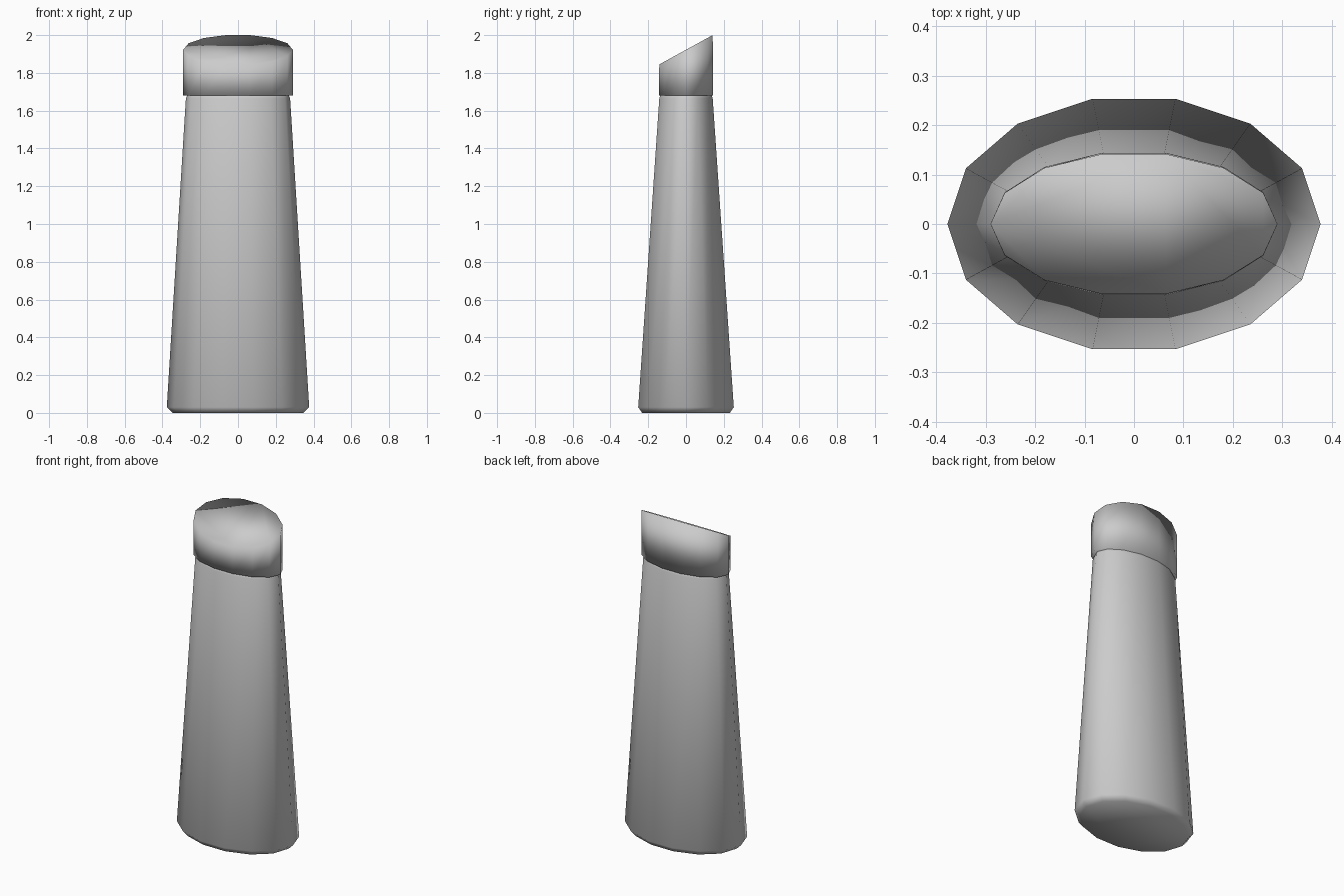
import bpy, bmesh
from math import cos, sin, tau

if "Cube" in bpy.data.objects:
    bpy.data.objects.remove(bpy.data.objects["Cube"])

SIDES = 14


def ring(rx, ry, height):
    """Oval ring; height is a function of (x, y)."""
    pts = [(rx * cos(tau * i / SIDES), ry * sin(tau * i / SIDES)) for i in range(SIDES)]
    return [(x, y, height(x, y)) for x, y in pts]


def loft(name, rings):
    bm = bmesh.new()
    loops = [[bm.verts.new(p) for p in r] for r in rings]
    for a, b in zip(loops, loops[1:]):
        for i in range(SIDES):
            j = (i + 1) % SIDES
            bm.faces.new((a[i], a[j], b[j], b[i]))
    bm.faces.new(loops[0][::-1])
    bm.faces.new(loops[-1])
    for f in bm.faces:
        f.smooth = True
    mesh = bpy.data.meshes.new(name)
    bm.to_mesh(mesh)
    bm.free()
    ob = bpy.data.objects.new(name, mesh)
    bpy.context.collection.objects.link(ob)
    return ob


def level(z):
    return lambda x, y: z


# Tapered oval body with chamfered ends
loft("body", [
    ring(0.347, 0.238, level(0.0)),
    ring(0.377, 0.2595, level(0.03)),
    ring(0.276, 0.145, level(1.665)),
    ring(0.262, 0.134, level(1.695)),
])

# Oval cap with a slanted top, low at the front
loft("slanted_cap", [
    ring(0.29, 0.1475, level(1.68)),
    ring(0.29, 0.145, lambda x, y: 1.9225 + 0.548 * y),
])
